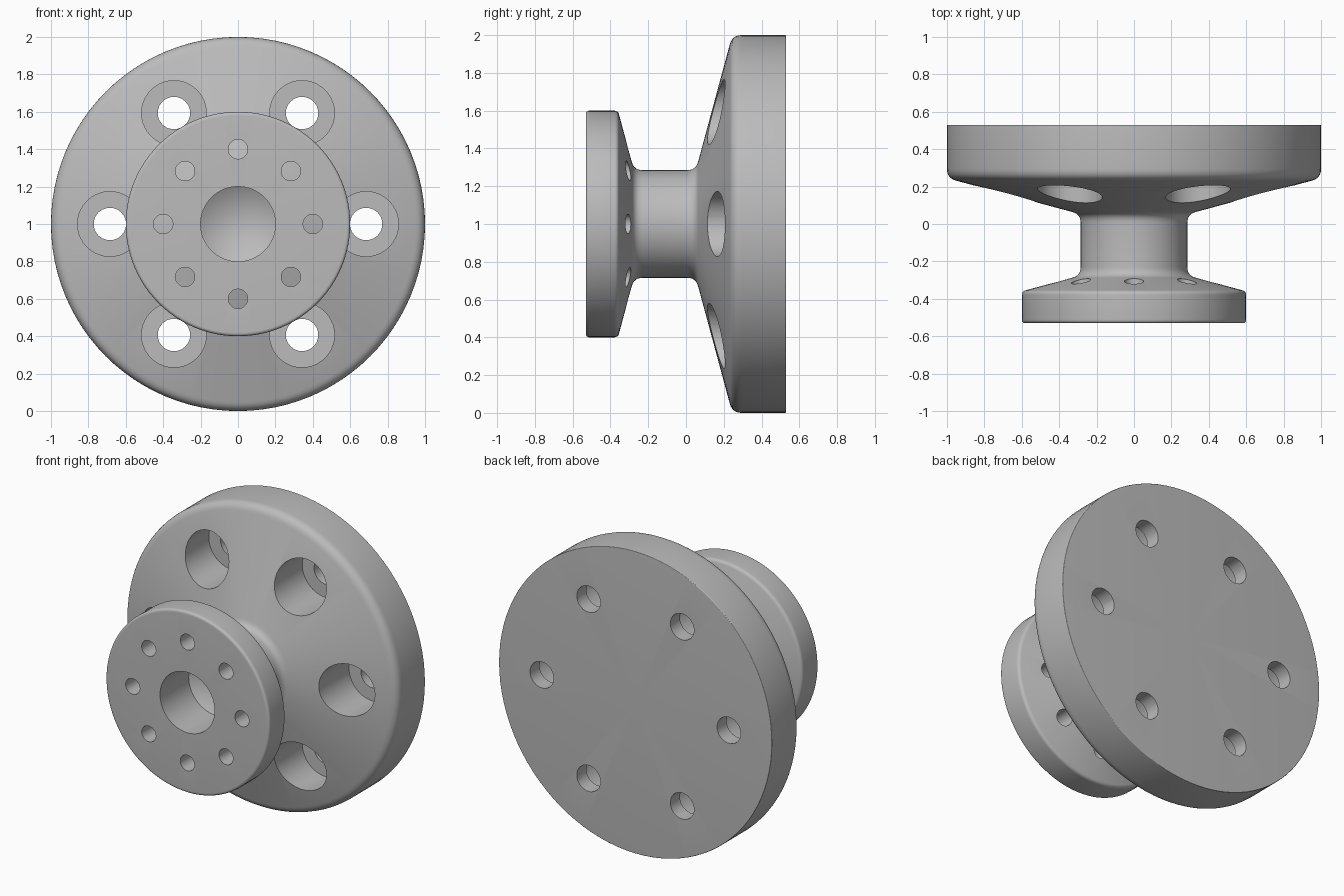
import bpy, bmesh, math
from mathutils import Vector

cube = bpy.data.objects.get("Cube")
if cube:
    bpy.data.objects.remove(cube, do_unlink=True)

AXIS_Z = 1.0  # height of the turning axis

steel = bpy.data.materials.new("grey_steel")
steel.use_nodes = True
GREY = (0.5, 0.5, 0.5, 1)
steel.diffuse_color = GREY
steel.node_tree.nodes["Principled BSDF"].inputs["Base Color"].default_value = GREY


def rounded(points, steps=6):
    """Round the corners of (radius, y, tangent length) points."""
    out = []
    for i, (r, y, t) in enumerate(points):
        p = Vector((r, y))
        if not t:
            out.append(p)
            continue
        before = Vector(points[i - 1][:2])
        after = Vector(points[i + 1][:2])
        a = p + (before - p).normalized() * t
        b = p + (after - p).normalized() * t
        for k in range(steps + 1):
            s = k / steps
            out.append(a * (1 - s) ** 2 + p * 2 * s * (1 - s) + b * s * s)
    return out


def make_object(name, bm):
    mesh = bpy.data.meshes.new(name)
    bmesh.ops.recalc_face_normals(bm, faces=bm.faces[:])
    bm.to_mesh(mesh)
    bm.free()
    mesh.materials.append(steel)
    obj = bpy.data.objects.new(name, mesh)
    bpy.context.collection.objects.link(obj)
    return obj


def turned(name, profile, steps):
    """Revolve a profile around the y axis."""
    bm = bmesh.new()
    verts = [bm.verts.new((p.x, p.y, AXIS_Z)) for p in profile]
    edges = [bm.edges.new(pair) for pair in zip(verts, verts[1:])]
    bmesh.ops.spin(bm, geom=verts + edges, cent=(0, 0, AXIS_Z), axis=(0, 1, 0),
                   angle=math.tau, steps=steps, use_duplicate=False)
    bmesh.ops.remove_doubles(bm, verts=bm.verts[:], dist=0.0005)
    return make_object(name, bm)


def hole_ring(name, count, ring, radius, y0, y1, sides):
    """A ring of cylinders along y, used as a cutter."""
    bm = bmesh.new()
    for i in range(count):
        a = math.tau * i / count
        x, z = ring * math.cos(a), AXIS_Z + ring * math.sin(a)
        loops = []
        for y in (y0, y1):
            angles = [math.tau * (k + 0.5) / sides for k in range(sides)]
            loops.append([bm.verts.new((x + radius * math.cos(t), y, z + radius * math.sin(t)))
                          for t in angles])
        near, far = loops
        bm.faces.new(near)
        bm.faces.new(far)
        for k in range(sides):
            n = (k + 1) % sides
            bm.faces.new((near[k], near[n], far[n], far[k]))
    obj = make_object(name, bm)
    obj.hide_render = True
    return obj


# Body: drilled centre bore, front flange, neck, cone and back flange
hub = turned("flanged_hub", rounded([
    (0, -0.11, 0),
    (0.2, -0.23, 0),
    (0.2, -0.53, 0),
    (0.6, -0.53, 0.02),
    (0.6, -0.36, 0.02),
    (0.285, -0.275, 0.045),
    (0.285, 0.052, 0.045),
    (1.0, 0.245, 0.05),
    (1.0, 0.53, 0.005),
    (0, 0.53, 0),
]), 96)

# Bolt holes: small front ring, back counterbores and their through holes
cutters = [
    hole_ring("front_bolt_holes", 8, 0.4, 0.052, -0.7, -0.2, 24),
    hole_ring("counterbores", 6, 0.685, 0.173, -0.1, 0.43, 48),
    hole_ring("back_bolt_holes", 6, 0.685, 0.087, 0.3, 0.7, 20),
]
bpy.context.view_layer.objects.active = hub
hub.select_set(True)
for cutter in cutters:
    mod = hub.modifiers.new(cutter.name, 'BOOLEAN')
    mod.operation = 'DIFFERENCE'
    mod.solver = 'EXACT'
    mod.object = cutter
    bpy.ops.object.modifier_apply(modifier=mod.name)
    bpy.data.objects.remove(cutter, do_unlink=True)

bpy.ops.object.shade_smooth_by_angle(angle=math.radians(30))
